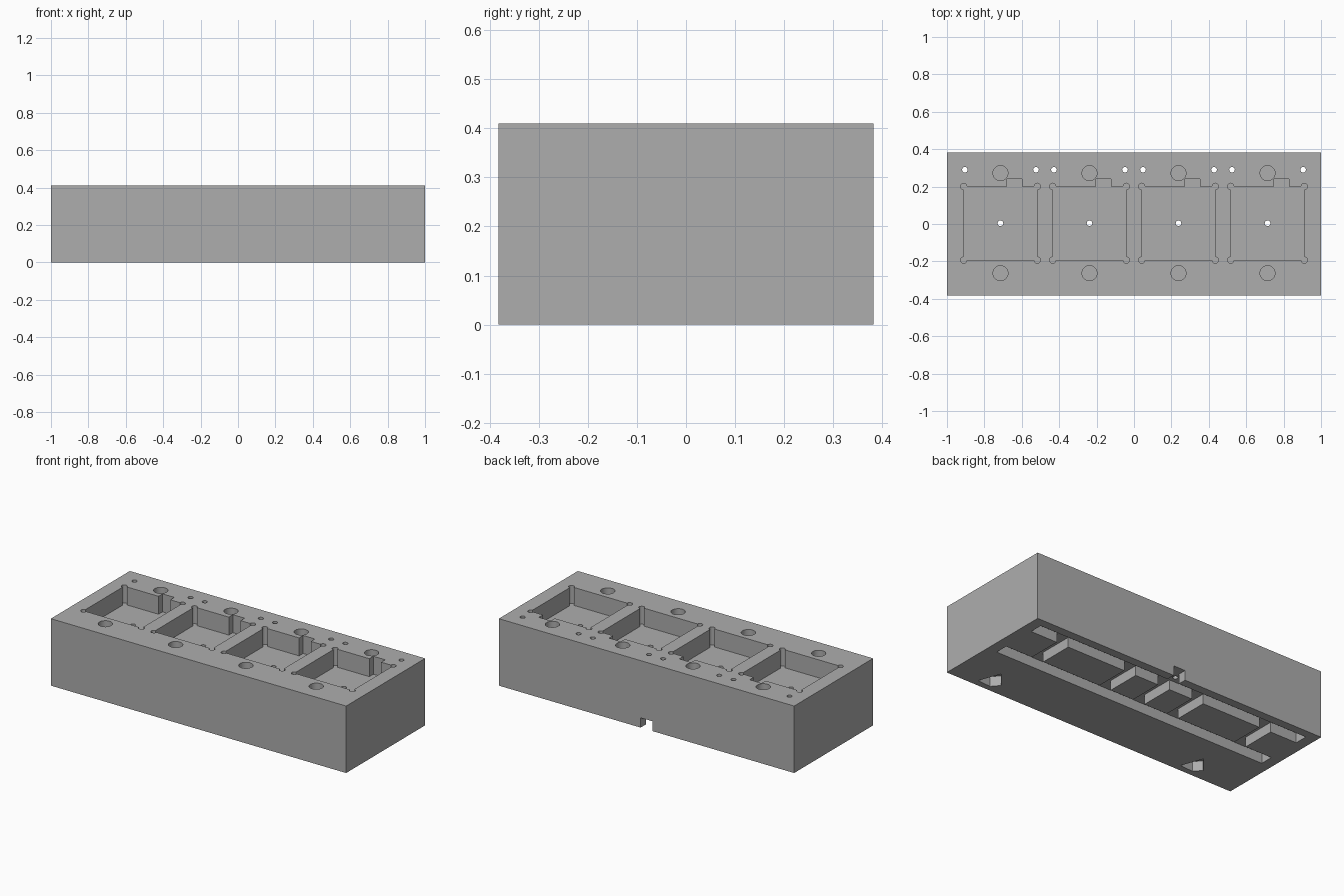
import bpy, bmesh, math

cube = bpy.data.objects.get("Cube")
if cube:
    bpy.data.objects.remove(cube, do_unlink=True)

HX, HY, H = 1.0, 0.382, 0.41
CENTRES = [-0.714, -0.238, 0.238, 0.714]
POCKET_Y, POCKET_HALF = 0.004, 0.197
CHANNEL, CHANNEL_DEPTH = 0.04, 0.06      # half width, depth
POCKET_DEPTH = 0.11

grey = bpy.data.materials.new("light grey")
grey.use_nodes = True
GREY = (0.42, 0.42, 0.42, 1)
grey.diffuse_color = GREY
grey.node_tree.nodes["Principled BSDF"].inputs["Base Color"].default_value = GREY


def rect(x0, x1, y0, y1):
    return [(x0, y0), (x1, y0), (x1, y1), (x0, y1)]


def circle(cx, cy, r, n=24):
    return [(cx + r * math.cos(2 * math.pi * i / n),
             cy + r * math.sin(2 * math.pi * i / n)) for i in range(n)]


def prisms(name, shapes):
    """One object made of upright prisms: (outline, z0, z1)."""
    bm = bmesh.new()
    for pts, z0, z1 in shapes:
        low = [bm.verts.new((x, y, z0)) for x, y in pts]
        high = [bm.verts.new((x, y, z1)) for x, y in pts]
        bm.faces.new(low[::-1])
        bm.faces.new(high)
        n = len(pts)
        for i in range(n):
            j = (i + 1) % n
            bm.faces.new((low[i], low[j], high[j], high[i]))
    bmesh.ops.recalc_face_normals(bm, faces=bm.faces)
    mesh = bpy.data.meshes.new(name)
    bm.to_mesh(mesh)
    bm.free()
    mesh.materials.append(grey)
    ob = bpy.data.objects.new(name, mesh)
    bpy.context.collection.objects.link(ob)
    return ob


def cut(target, shapes):
    cutter = prisms("cutter", shapes)
    cutter.hide_render = True
    mod = target.modifiers.new("cut", 'BOOLEAN')
    mod.operation = 'DIFFERENCE'
    mod.solver = 'EXACT'
    mod.use_self = True
    mod.object = cutter
    bpy.context.view_layer.objects.active = target
    bpy.ops.object.modifier_apply(modifier=mod.name)
    bpy.data.objects.remove(cutter, do_unlink=True)


def pocket_outline(cx):
    """Square with round corner reliefs and a notch in the back edge."""
    h, r, pts = POCKET_HALF, 0.017, []
    corners = [(-1, -1, 90), (1, -1, 180), (1, 1, 270), (-1, 1, 0)]
    for sx, sy, start in corners:
        for i in range(13):
            a = math.radians(start + 270 * i / 12)
            pts.append((cx + sx * h + r * math.cos(a),
                        POCKET_Y + sy * h + r * math.sin(a)))
        if (sx, sy) == (1, 1):
            y = POCKET_Y + h
            pts += [(cx + 0.115, y), (cx + 0.115, 0.24),
                    (cx + 0.035, 0.24), (cx + 0.035, y)]
    return pts


# Solid block
block = prisms("block", [(rect(-HX, HX, -HY, HY), 0, H)])

# Square pockets and blind round holes in the top
cut(block, [(pocket_outline(c), H - POCKET_DEPTH, H + 0.1) for c in CENTRES])
cut(block, [(circle(c, y, 0.04, 32), H - 0.1, H + 0.1)
            for c in CENTRES for y in (-0.263, 0.272)])

# Channel network in the underside, with an exit through the back
bottom = (-0.1, CHANNEL_DEPTH)
channels = [rect(-0.935, 0.935, -CHANNEL, CHANNEL),
            rect(-0.935, 0.935, 0.29 - CHANNEL, 0.29 + CHANNEL),
            rect(-CHANNEL, CHANNEL, 0, 0.5)]
channels += [rect(c - CHANNEL, c + CHANNEL, 0, 0.29) for c in CENTRES]
cut(block, [(s, *bottom) for s in channels])

# Small tapered recesses near the front of the underside
recess = [(0.10, -0.341), (0.05, -0.206), (-0.028, -0.302), (0.01, -0.347)]
cut(block, [([(c + x, y) for x, y in recess], *bottom)
            for c in (CENTRES[0], CENTRES[3])])

# Small holes through to the channels
holes = [circle(c, POCKET_Y, 0.015, 16) for c in CENTRES]
holes += [circle(c + s * 0.19, 0.29, 0.015, 16) for c in CENTRES for s in (-1, 1)]
cut(block, [(s, -0.1, H + 0.1) for s in holes])

# Smooth round walls, crisp edges
bpy.ops.object.select_all(action='DESELECT')
block.select_set(True)
bpy.context.view_layer.objects.active = block
bpy.ops.object.shade_smooth_by_angle(angle=math.radians(30))
